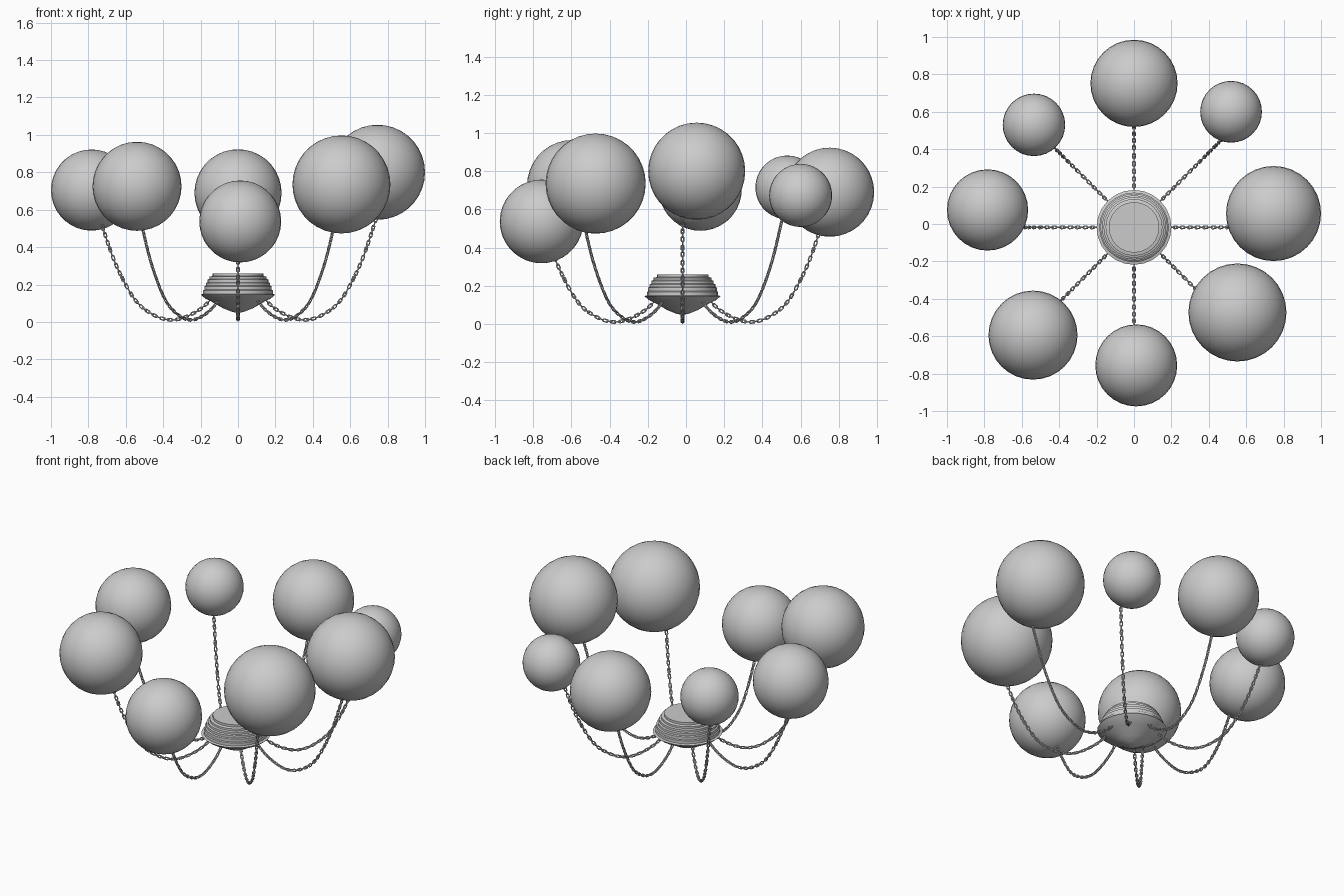
import bpy, bmesh, math
from mathutils import Vector, Matrix

if "Cube" in bpy.data.objects:
    bpy.data.objects.remove(bpy.data.objects["Cube"])

CY = -0.018  # hub axis offset in y


def material(name, v):
    m = bpy.data.materials.new(name)
    m.diffuse_color = (v, v, v, 1)
    m.use_nodes = True
    m.node_tree.nodes["Principled BSDF"].inputs["Base Color"].default_value = m.diffuse_color
    return m


grey = material("soft grey", 0.6)


def finish(name, bm, mat, angle):
    me = bpy.data.meshes.new(name)
    bm.to_mesh(me)
    bm.free()
    ob = bpy.data.objects.new(name, me)
    bpy.context.collection.objects.link(ob)
    me.materials.append(mat)
    bpy.context.view_layer.objects.active = ob
    ob.select_set(True)
    bpy.ops.object.shade_smooth_by_angle(angle=math.radians(angle))
    ob.select_set(False)
    return ob


# Hub: terraced bowl turned from a profile (radius, height)
profile = [(0, 0.048), (0.03, 0.053), (0.08, 0.073), (0.14, 0.108), (0.175, 0.125), (0.2, 0.146)]
steps = [(0.186, 0.146, 0.168), (0.180, 0.168, 0.190), (0.172, 0.190, 0.208),
         (0.163, 0.208, 0.226), (0.152, 0.226, 0.242), (0.135, 0.242, 0.26)]
for r, lo, hi in steps:
    profile += [(r, lo + 0.004), (r, hi)]
profile.append((0, 0.26))
bm = bmesh.new()
vs = [bm.verts.new((r, 0, z)) for r, z in profile]
es = [bm.edges.new(p) for p in zip(vs, vs[1:])]
bmesh.ops.spin(bm, geom=vs + es, cent=(0, 0, 0), axis=(0, 0, 1),
               angle=math.tau, steps=24, use_merge=True)
bmesh.ops.remove_doubles(bm, verts=bm.verts, dist=0.0005)
bmesh.ops.recalc_face_normals(bm, faces=bm.faces)
finish("hub", bm, grey, 30).location.y = CY

# Globes: x, y, z, radius
globes = [(0.746, 0.056, 0.80, 0.254), (0.519, 0.60, 0.673, 0.165),
          (0, 0.752, 0.69, 0.233), (-0.535, 0.53, 0.715, 0.167),
          (-0.783, 0.075, 0.705, 0.217), (-0.54, -0.594, 0.725, 0.238),
          (0.012, -0.756, 0.537, 0.219), (0.553, -0.473, 0.735, 0.262)]
for i, (x, y, z, r) in enumerate(globes):
    bm = bmesh.new()
    bmesh.ops.create_uvsphere(bm, u_segments=32, v_segments=18, radius=r)
    finish(f"globe_{i + 1}", bm, grey, 40).location = (x, y, z)

# Hanging curve shared by all chains (radius, height)
sag = [(0.11, 0.16), (0.14, 0.125), (0.2, 0.07), (0.28, 0.027), (0.36, 0.011),
       (0.45, 0.037), (0.55, 0.118), (0.65, 0.30), (0.725, 0.51), (0.75, 0.60)]


def smooth_curve(pts, n=20):
    p = [Vector((a, 0, b)) for a, b in pts]
    p = [2 * p[0] - p[1]] + p + [2 * p[-1] - p[-2]]
    out = []
    for a, b, c, d in zip(p, p[1:], p[2:], p[3:]):
        for k in range(n):
            t = k / n
            out.append(0.5 * (2 * b + (c - a) * t + (2 * a - 5 * b + 4 * c - d) * t * t
                              + (3 * b - a - 3 * c + d) * t ** 3))
    return out + [p[-2]]


def add_link(bm, mat):
    # Oval ring lying in local xy, long along x
    wire, n, m = 0.0038, 12, 5
    rings = []
    for i in range(n):
        a = math.tau * i / n
        c = Vector((0.0062 * math.cos(a) + math.copysign(0.0075, math.cos(a)),
                    0.0068 * math.sin(a), 0))
        out = Vector((math.cos(a), math.sin(a), 0))
        rings.append([bm.verts.new(mat @ (c + wire * (math.cos(b) * out + Vector((0, 0, math.sin(b))))))
                      for b in (math.tau * j / m for j in range(m))])
    for i in range(n):
        for j in range(m):
            bm.faces.new((rings[i][j], rings[(i + 1) % n][j],
                          rings[(i + 1) % n][(j + 1) % m], rings[i][(j + 1) % m]))


# One chain, links turned a quarter each step
bm = bmesh.new()
path = smooth_curve(sag)
pitch, walked, k = 0.0215, 0.0, 0
for a, b in zip(path, path[1:]):
    walked += (b - a).length
    if walked >= pitch:
        walked -= pitch
        t = (b - a).normalized()
        side = Vector((0, 1, 0))
        up = t.cross(side)
        frame = Matrix((t, side, up)).transposed().to_4x4()
        turn = Matrix.Rotation(math.pi / 2 * (k % 2), 4, 'X')
        add_link(bm, Matrix.Translation(b) @ frame @ turn)
        k += 1
bmesh.ops.recalc_face_normals(bm, faces=bm.faces)
first = finish("chain_1", bm, grey, 60)
first.location.y = CY

# Repeat the chain round the hub
for i in range(1, 8):
    ob = first.copy()
    ob.name = f"chain_{i + 1}"
    ob.rotation_euler.z = math.tau * i / 8
    bpy.context.collection.objects.link(ob)
